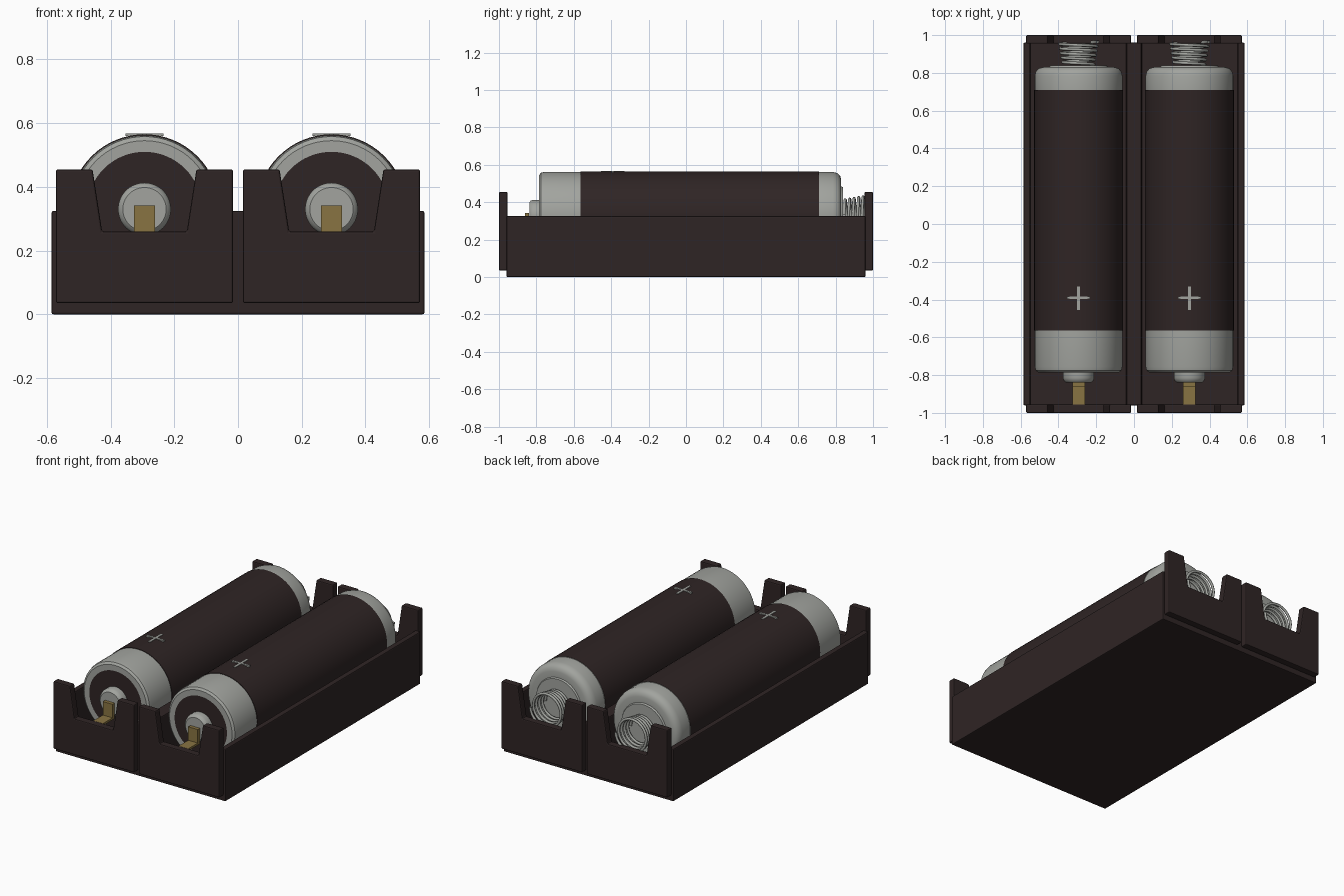
import bpy, bmesh, math

if "Cube" in bpy.data.objects:
    bpy.data.objects.remove(bpy.data.objects["Cube"])


def material(name, rgb):
    m = bpy.data.materials.new(name)
    m.diffuse_color = (*rgb, 1)
    m.use_nodes = True
    m.node_tree.nodes["Principled BSDF"].inputs["Base Color"].default_value = m.diffuse_color
    return m


DARK = material("dark plastic", (0.028, 0.018, 0.018))
SILVER = material("silver metal", (0.36, 0.37, 0.345))
BRASS = material("brass", (0.25, 0.175, 0.055))


def finish(bm, name, mats, smooth=False, bevel=0):
    bmesh.ops.recalc_face_normals(bm, faces=bm.faces)
    me = bpy.data.meshes.new(name)
    bm.to_mesh(me)
    bm.free()
    ob = bpy.data.objects.new(name, me)
    bpy.context.collection.objects.link(ob)
    for m in mats:
        me.materials.append(m)
    if bevel:
        mod = ob.modifiers.new("soft edges", 'BEVEL')
        mod.width, mod.segments = bevel, 2
    if smooth:
        bpy.ops.object.select_all(action='DESELECT')
        ob.select_set(True)
        bpy.context.view_layer.objects.active = ob
        bpy.ops.object.shade_smooth_by_angle(angle=math.radians(35))
    return ob


def extrude_y(name, xz, y0, y1, mat, bevel=0):
    """Solid from an outline in x and z, drawn out along y."""
    bm = bmesh.new()
    face = bm.faces.new([bm.verts.new((x, y0, z)) for x, z in xz])
    out = bmesh.ops.extrude_face_region(bm, geom=[face])
    verts = [v for v in out["geom"] if isinstance(v, bmesh.types.BMVert)]
    bmesh.ops.translate(bm, verts=verts, vec=(0, y1 - y0, 0))
    return finish(bm, name, [mat], bevel=bevel)


def box(name, x0, x1, y0, y1, z0, z1, mat):
    return extrude_y(name, [(x0, z0), (x1, z0), (x1, z1), (x0, z1)], y0, y1, mat)


def lathe_y(name, profile, cx, cz, mats, dark_segments, n=64):
    """Turned solid around the y direction; profile holds (radius, y)."""
    bm = bmesh.new()
    rings = []
    for r, y in profile:
        if r == 0:
            rings.append([bm.verts.new((cx, y, cz))] * n)
        else:
            rings.append([bm.verts.new((cx + r * math.cos(math.tau * i / n), y,
                                        cz + r * math.sin(math.tau * i / n)))
                          for i in range(n)])
    for s, (a, b) in enumerate(zip(rings, rings[1:])):
        for i in range(n):
            j = (i + 1) % n
            f = bm.faces.new(list(dict.fromkeys((a[i], a[j], b[j], b[i]))))
            f.material_index = 1 if s in dark_segments else 0
    return finish(bm, name, mats, smooth=True)


# Two-bay tray
FLOOR, RIM = 0.08, 0.325
extrude_y("tray", [(-0.585, 0), (0.585, 0), (0.585, RIM), (0.55, RIM), (0.55, FLOOR),
                   (0.04, FLOOR), (0.04, RIM), (-0.04, RIM), (-0.04, FLOOR),
                   (-0.55, FLOOR), (-0.55, RIM), (-0.585, RIM)],
          -0.96, 0.96, DARK, bevel=0.006)

CELL = [(0, 0.84), (0.15, 0.84), (0.155, 0.83), (0.19, 0.83), (0.212, 0.824),
        (0.226, 0.808), (0.232, 0.785), (0.232, 0.71), (0.235, 0.71),
        (0.235, -0.565), (0.232, -0.565), (0.232, -0.755), (0.228, -0.775),
        (0.215, -0.785), (0.18, -0.785), (0.083, -0.785), (0.083, -0.815),
        (0.078, -0.83), (0.068, -0.838), (0, -0.838)]
CZ = 0.33

for side, cx in (("left", -0.2935), ("right", 0.2935)):
    # Notched end plates
    notch = [(-0.278, 0.035), (0.278, 0.035), (0.278, 0.455), (0.163, 0.455),
             (0.133, 0.26), (-0.133, 0.26), (-0.163, 0.455), (-0.278, 0.455)]
    outline = [(cx + x, z) for x, z in notch]
    extrude_y(side + "_front_plate", outline, -1.0, -0.955, DARK, bevel=0.006)
    extrude_y(side + "_back_plate", outline, 0.955, 1.0, DARK, bevel=0.006)

    # Cell with dark wrapper and dark insulating ring
    lathe_y(side + "_cell", CELL, cx, CZ, [SILVER, DARK], {8, 9, 14})

    # Plus mark on the wrapper
    box(side + "_plus_across", cx - 0.06, cx + 0.06, -0.398, -0.384, 0.559, 0.568, SILVER)
    box(side + "_plus_along", cx - 0.008, cx + 0.008, -0.455, -0.33, 0.559, 0.568, SILVER)

    # Bent brass contact
    box(side + "_contact_foot", cx - 0.033, cx + 0.033, -0.955, -0.84, 0.245, 0.258, BRASS)
    box(side + "_contact_tab", cx - 0.033, cx + 0.033, -0.862, -0.84, 0.245, 0.342, BRASS)

    # Coil spring
    cu = bpy.data.curves.new(side + "_spring", 'CURVE')
    cu.dimensions = '3D'
    cu.bevel_depth, cu.bevel_resolution = 0.008, 2
    turns, per = 5, 28
    sp = cu.splines.new('POLY')
    sp.points.add(turns * per)
    for i, p in enumerate(sp.points):
        t = i / (turns * per)
        a = math.tau * turns * t
        r = 0.082 + 0.02 * t
        p.co = (cx + r * math.cos(a), 0.845 + 0.12 * t, CZ + r * math.sin(a), 1)
    sp.use_smooth = True
    cu.materials.append(SILVER)
    bpy.context.collection.objects.link(bpy.data.objects.new(side + "_spring", cu))
